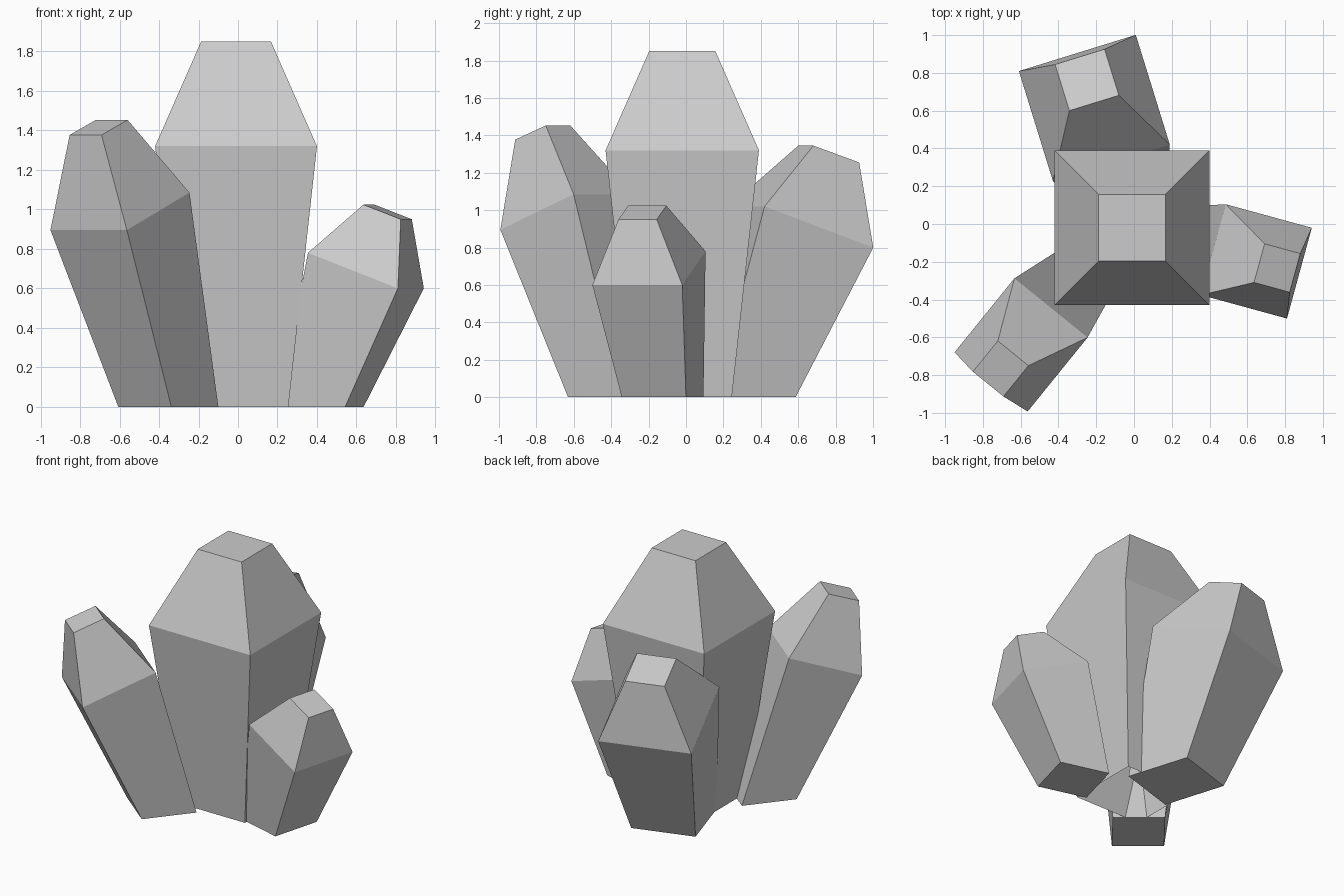
import bpy, math

if "Cube" in bpy.data.objects:
    bpy.data.objects.remove(bpy.data.objects["Cube"])


def crystal(name, angle, rings, bottom=True):
    """Four-sided crystal. Each ring: centre x, y, z, half depth outward,
    half width sideways, height change toward the outer edge."""
    a = math.radians(angle)
    ox, oy = math.cos(a), math.sin(a)
    verts, faces = [], []
    for cx, cy, cz, depth, width, dz in rings:
        for u, v in ((1, 1), (-1, 1), (-1, -1), (1, -1)):
            verts.append((cx + u * depth * ox - v * width * oy,
                          cy + u * depth * oy + v * width * ox,
                          cz + u * dz))
    for r in range(len(rings) - 1):
        for i in range(4):
            j = (i + 1) % 4
            faces.append((r * 4 + i, r * 4 + j, r * 4 + 4 + j, r * 4 + 4 + i))
    top = (len(rings) - 1) * 4
    faces.append((top, top + 1, top + 2, top + 3))
    if bottom:
        faces.append((3, 2, 1, 0))
    mesh = bpy.data.meshes.new(name)
    mesh.from_pydata(verts, [], faces)
    mesh.update()
    obj = bpy.data.objects.new(name, mesh)
    bpy.context.collection.objects.link(obj)
    return obj


# Tall upright crystal, open underneath
crystal("main_crystal", 0, [
    (-0.01, -0.02, 0, 0.265, 0.265, 0),
    (-0.01, -0.02, 1.32, 0.41, 0.41, 0),
    (-0.01, -0.02, 1.85, 0.177, 0.177, 0)], bottom=False)

# Three leaning crystals, cut flat at the ground
crystal("front_left_crystal", 231, [
    (-0.353, -0.375, 0, 0.189, 0.173, 0),
    (-0.598, -0.64, 0.99, 0.252, 0.249, -0.095),
    (-0.706, -0.766, 1.415, 0.105, 0.104, -0.038)])
crystal("back_crystal", 107.2, [
    (-0.113, 0.30, 0, 0.23, 0.224, 0),
    (-0.21, 0.615, 0.91, 0.304, 0.324, -0.11),
    (-0.249, 0.763, 1.30, 0.128, 0.137, -0.045)])
crystal("right_crystal", -15.3, [
    (0.419, -0.125, 0, 0.177, 0.178, 0),
    (0.648, -0.198, 0.69, 0.236, 0.249, -0.09),
    (0.758, -0.233, 0.987, 0.098, 0.106, -0.037)])

# Face orientation check: make all normals point outward
import bmesh
for obj in bpy.context.collection.objects:
    bm = bmesh.new()
    bm.from_mesh(obj.data)
    bmesh.ops.recalc_face_normals(bm, faces=bm.faces)
    bm.to_mesh(obj.data)
    bm.free()
